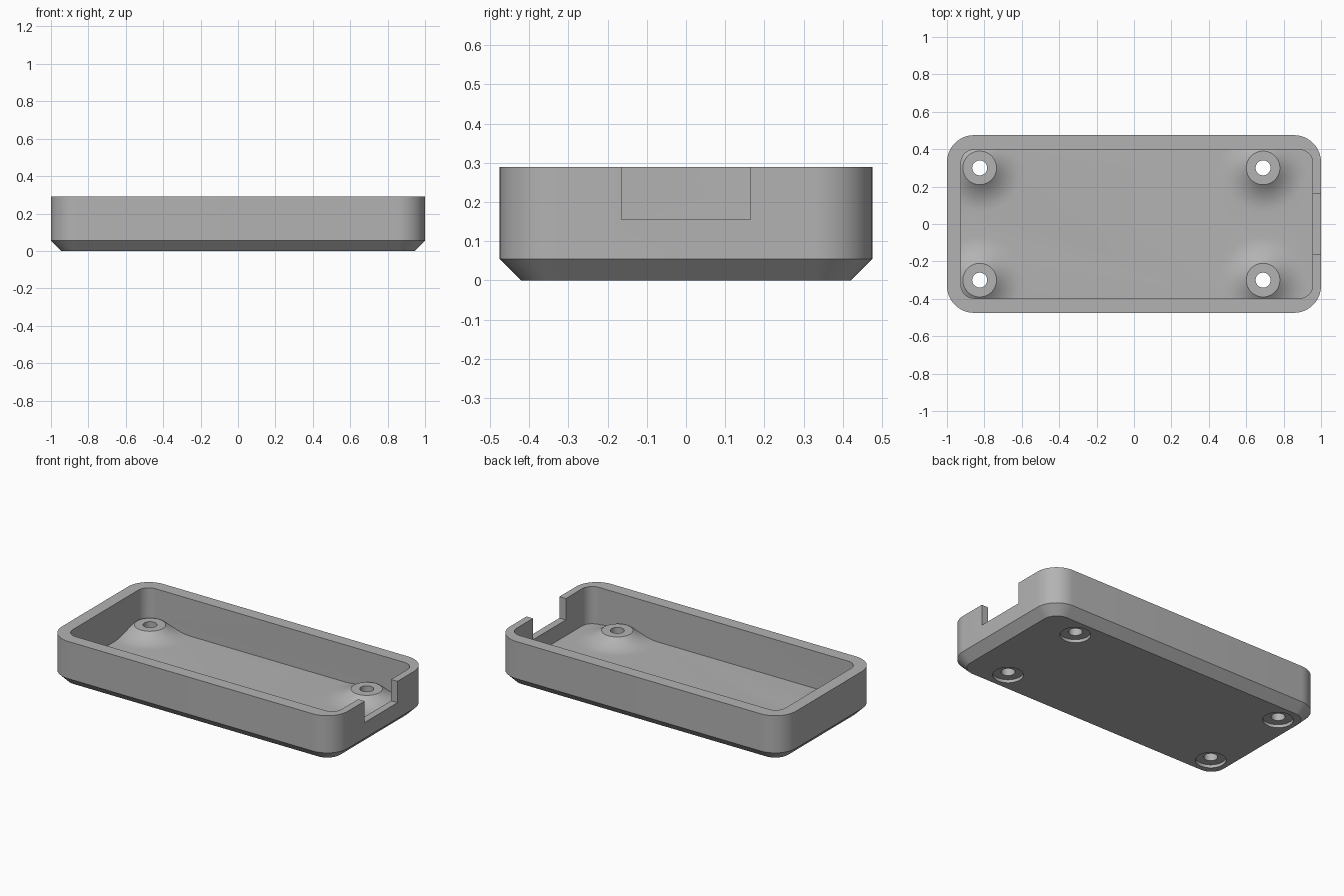
import bpy, bmesh, math

if "Cube" in bpy.data.objects:
    bpy.data.objects.remove(bpy.data.objects["Cube"])

grey = bpy.data.materials.new("grey plastic")
grey.diffuse_color = (0.45, 0.45, 0.45, 1)
grey.use_nodes = True
grey.node_tree.nodes["Principled BSDF"].inputs["Base Color"].default_value = grey.diffuse_color


def make_object(name, bm, helper=True):
    bmesh.ops.recalc_face_normals(bm, faces=bm.faces)
    mesh = bpy.data.meshes.new(name)
    bm.to_mesh(mesh)
    bm.free()
    mesh.materials.append(grey)
    obj = bpy.data.objects.new(name, mesh)
    bpy.context.collection.objects.link(obj)
    obj.hide_render = helper
    if helper:
        obj.hide_set(True)
    return obj


def rounded_loft(name, x0, x1, y0, y1, radius, levels, helper=True):
    """Rounded rectangle lofted through (height, inset) levels."""
    bm = bmesh.new()
    rings = []
    for z, inset in levels:
        ring = []
        corners = ((x1, y1, -1, -1), (x0, y1, 1, -1), (x0, y0, 1, 1), (x1, y0, -1, 1))
        for k, (cx, cy, sx, sy) in enumerate(corners):
            for i in range(13):
                a = math.radians(90 * k + 7.5 * i)
                r = radius - inset
                ring.append(bm.verts.new((cx + sx * radius + r * math.cos(a),
                                          cy + sy * radius + r * math.sin(a), z)))
        rings.append(ring)
    bm.faces.new(rings[0])
    bm.faces.new(rings[-1])
    for low, high in zip(rings, rings[1:]):
        for i in range(len(low)):
            j = (i + 1) % len(low)
            bm.faces.new((low[i], low[j], high[j], high[i]))
    return make_object(name, bm, helper)


def lathe(name, x, y, profile, steps=48):
    """Solid of revolution from (radius, height) pairs, bottom to top."""
    bm = bmesh.new()
    rings = [[bm.verts.new((x + r * math.cos(2 * math.pi * i / steps),
                            y + r * math.sin(2 * math.pi * i / steps), z))
              for i in range(steps)] for r, z in profile]
    bm.faces.new(rings[0])
    bm.faces.new(rings[-1])
    for low, high in zip(rings, rings[1:]):
        for i in range(steps):
            j = (i + 1) % steps
            bm.faces.new((low[i], low[j], high[j], high[i]))
    return make_object(name, bm)


def cut(target, tool):
    mod = target.modifiers.new("cut " + tool.name, 'BOOLEAN')
    mod.operation = 'DIFFERENCE'
    mod.solver = 'EXACT'
    mod.object = tool


FLOOR, BOSS_TOP = 0.055, 0.108

# tray body with chamfered base, and the cavity inside it
tray = rounded_loft("tray", -1, 1, -0.475, 0.475, 0.145,
                    [(0, 0.055), (0.055, 0), (0.29, 0)], helper=False)
cavity = rounded_loft("cavity_cutter", -0.925, 0.955, -0.397, 0.397, 0.07,
                      [(FLOOR, 0), (0.35, 0)])

# flared screw bosses shape the cavity floor
flare = [(0.24, 0.02), (0.24, FLOOR - 0.0005)]
for i in range(1, 13):
    t = i / 12
    flare.append((0.24 - 0.15 * t, FLOOR + (BOSS_TOP - FLOOR) * t ** 2.2))
spots = [(x, y) for x in (-0.825, 0.69) for y in (-0.3, 0.3)]
for x, y in spots:
    cut(cavity, lathe("screw_boss", x, y, flare))
cut(tray, cavity)

# screw holes with shallow round recesses below
for x, y in spots:
    cut(tray, lathe("screw_hole_cutter", x, y,
                    [(0.088, -0.05), (0.088, 0.02), (0.04, 0.02), (0.04, 0.2)]))

# connector notch in the right end wall
bm = bmesh.new()
bmesh.ops.create_cube(bm, size=1)
for v in bm.verts:
    v.co = (0.98 + v.co.x * 0.2, v.co.y * 0.328, 0.255 + v.co.z * 0.2)
cut(tray, make_object("notch_cutter", bm))

# apply the cuts, then smooth the rounded surfaces
bpy.context.view_layer.update()
solid = bpy.data.meshes.new_from_object(
    tray.evaluated_get(bpy.context.evaluated_depsgraph_get()))
tray.modifiers.clear()
tray.data = solid
bpy.ops.object.select_all(action='DESELECT')
tray.select_set(True)
bpy.context.view_layer.objects.active = tray
bpy.ops.object.shade_smooth_by_angle(angle=math.radians(30))
